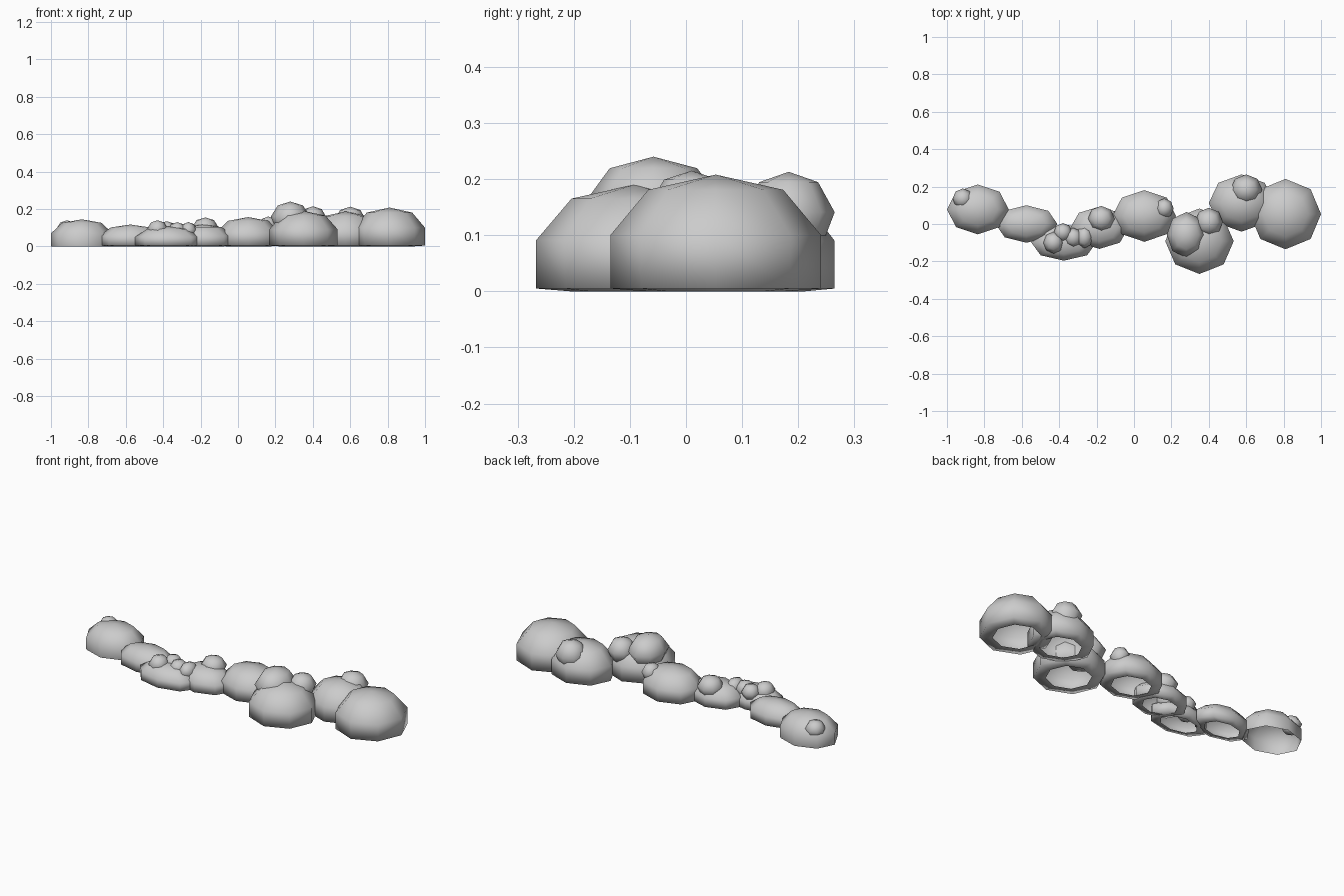
import bpy, bmesh, math

if "Cube" in bpy.data.objects:
    bpy.data.objects.remove(bpy.data.objects["Cube"])

grey = bpy.data.materials.new("plain_grey")
grey.diffuse_color = (0.6, 0.6, 0.6, 1)
grey.use_nodes = True
grey.node_tree.nodes["Principled BSDF"].inputs["Base Color"].default_value = grey.diffuse_color
SIDES = 8


def lathe(name, center, rx, ry, rings, top=None, bottom=None):
    """Eight-sided rounded body from (radius, z) rings listed top to bottom."""
    bm = bmesh.new()
    loops = []
    for r, z in rings:
        loops.append([bm.verts.new((rx * r * math.cos(2 * math.pi * i / SIDES),
                                    ry * r * math.sin(2 * math.pi * i / SIDES), z))
                      for i in range(SIDES)])
    for a, b in zip(loops, loops[1:]):
        for i in range(SIDES):
            j = (i + 1) % SIDES
            bm.faces.new((a[i], b[i], b[j], a[j]))
    for z, loop in ((top, loops[0]), (bottom, loops[-1])):
        if z is not None:
            v = bm.verts.new((0, 0, z))
            for i in range(SIDES):
                p, q = loop[i], loop[(i + 1) % SIDES]
                bm.faces.new((v, p, q) if loop is loops[0] else (v, q, p))
    for f in bm.faces:
        f.smooth = True
    me = bpy.data.meshes.new(name)
    bm.to_mesh(me)
    bm.free()
    me.materials.append(grey)
    ob = bpy.data.objects.new(name, me)
    ob.location = center
    bpy.context.collection.objects.link(ob)


def mound(i, x, y, rx, ry, h, lip=True):
    """Hollow dome with straight skirt and an inward lip underneath."""
    mid = 0.48 * h
    rings = [(0.64, mid + 0.75 * (h - mid)), (1, mid), (1, 0.005)]
    rings.append((0.65, 0.0) if lip else (0.99, 0.0))
    lathe(f"mound_{i}", (x, y, 0), rx, ry, rings, top=h)


def knob(i, x, y, rx, ry, top, rz):
    """Small round lump sitting on a mound."""
    rings = [(0.64, 0.77 * rz), (1, 0.1 * rz), (0.7, -0.7 * rz)]
    lathe(f"knob_{i}", (x, y, top - rz), rx, ry, rings, top=rz, bottom=-rz)


# Row of large mounds: x, y, x radius, y radius, height, lip
mounds = [
    (-0.835, 0.078, 0.165, 0.133, 0.145, False),
    (-0.575, 0.0, 0.165, 0.10, 0.117),
    (-0.375, -0.098, 0.175, 0.098, 0.107),
    (-0.185, -0.02, 0.155, 0.113, 0.118),
    (0.055, 0.043, 0.17, 0.138, 0.157),
    (0.35, -0.092, 0.183, 0.175, 0.19),
    (0.575, 0.112, 0.175, 0.153, 0.187),
    (0.81, 0.053, 0.19, 0.188, 0.208),
]
for i, m in enumerate(mounds):
    mound(i, *m)

# Small knobs: x, y, x radius, y radius, top height, z radius
knobs = [
    (-0.915, 0.135, 0.055, 0.055, 0.14, 0.05),
    (-0.43, -0.1, 0.055, 0.058, 0.14, 0.05),
    (-0.38, -0.045, 0.05, 0.05, 0.135, 0.045),
    (-0.325, -0.073, 0.05, 0.053, 0.13, 0.045),
    (-0.265, -0.07, 0.045, 0.06, 0.13, 0.045),
    (-0.175, 0.027, 0.072, 0.07, 0.155, 0.06),
    (0.162, 0.083, 0.05, 0.054, 0.16, 0.05),
    (0.28, -0.058, 0.105, 0.122, 0.24, 0.09),
    (0.4, 0.01, 0.075, 0.077, 0.215, 0.07),
    (0.6, 0.183, 0.085, 0.082, 0.213, 0.08),
]
for i, k in enumerate(knobs):
    knob(i, *k)
